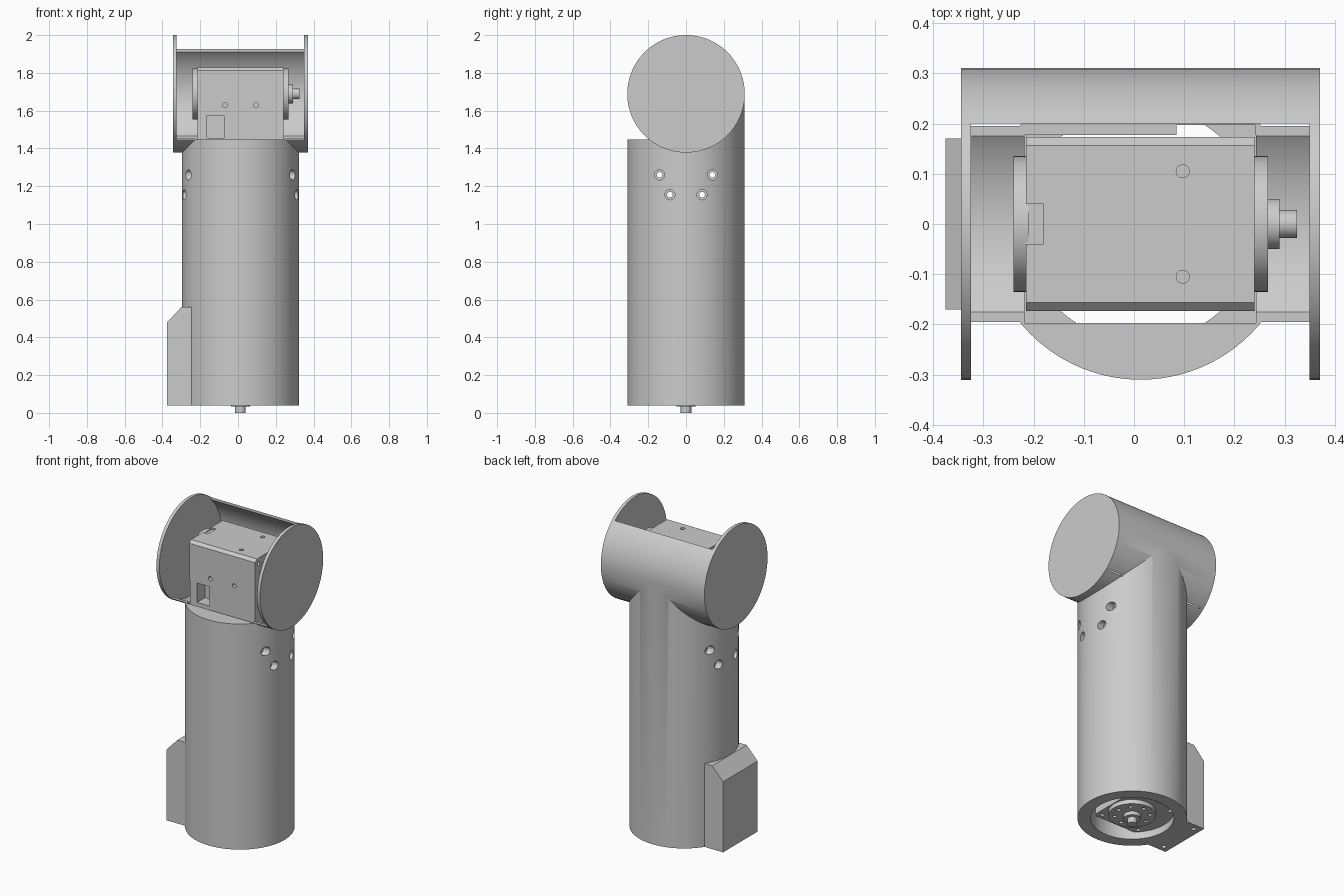
import bpy
import bmesh
import math
from mathutils import Matrix, Vector

if "Cube" in bpy.data.objects:
    bpy.data.objects.remove(bpy.data.objects["Cube"], do_unlink=True)

grey = bpy.data.materials.new("plain grey")
grey.use_nodes = True
grey.diffuse_color = (0.6, 0.6, 0.6, 1)
grey.node_tree.nodes["Principled BSDF"].inputs["Base Color"].default_value = (0.6, 0.6, 0.6, 1)


def finish(name, bm):
    bmesh.ops.recalc_face_normals(bm, faces=bm.faces)
    mesh = bpy.data.meshes.new(name)
    bm.to_mesh(mesh)
    bm.free()
    mesh.materials.append(grey)
    ob = bpy.data.objects.new(name, mesh)
    bpy.context.collection.objects.link(ob)
    return ob


def cylinder(name, start, end, radius, sides=96):
    a, b = Vector(start), Vector(end)
    turn = Vector((0, 0, 1)).rotation_difference(b - a).to_matrix().to_4x4()
    bm = bmesh.new()
    bmesh.ops.create_cone(bm, cap_ends=True, segments=sides, radius1=radius, radius2=radius,
                          depth=(b - a).length, matrix=Matrix.Translation((a + b) / 2) @ turn)
    return finish(name, bm)


def box(name, low, high):
    a, b = Vector(low), Vector(high)
    bm = bmesh.new()
    bmesh.ops.create_cube(bm, size=1, matrix=Matrix.Translation((a + b) / 2)
                          @ Matrix.Diagonal((*(b - a), 1)))
    return finish(name, bm)


def prism(name, points, axis, start, end):
    """Extrude a 2D profile along x (y, z points) or y (x, z points)."""
    bm = bmesh.new()
    place = (lambda p: (start, *p)) if axis == "x" else (lambda p: (p[0], start, p[1]))
    face = bm.faces.new([bm.verts.new(place(p)) for p in points])
    new = bmesh.ops.extrude_face_region(bm, geom=[face])["geom"]
    shift = Vector((end - start, 0, 0)) if axis == "x" else Vector((0, end - start, 0))
    bmesh.ops.translate(bm, vec=shift, verts=[v for v in new if isinstance(v, bmesh.types.BMVert)])
    return finish(name, bm)


def activate(ob):
    bpy.ops.object.select_all(action="DESELECT")
    ob.select_set(True)
    bpy.context.view_layer.objects.active = ob


def combine(ob, other, operation="DIFFERENCE"):
    activate(ob)
    mod = ob.modifiers.new("shape", "BOOLEAN")
    mod.operation, mod.object, mod.solver = operation, other, "EXACT"
    bpy.ops.object.modifier_apply(modifier=mod.name)
    bpy.data.objects.remove(other, do_unlink=True)


def smooth(ob):
    activate(ob)
    bpy.ops.object.shade_smooth_by_angle(angle=math.radians(25))


# Housing: upright tube, cross cylinder and side bulge in one body
CX, HUB, R = 0.013, 1.689, 0.311
housing = cylinder("housing", (CX, 0, 0.04), (CX, 0, HUB - 0.002), 0.31)
combine(housing, cylinder("hub", (-0.345, 0, HUB), (0.37, 0, HUB), R), "UNION")
bulge = prism("bulge", [(-0.225, 0.04), (-0.375, 0.04), (-0.375, 0.48), (-0.3, 0.56), (-0.225, 0.56)],
              "y", -0.17, 0.17)
combine(housing, bulge, "UNION")

# Hollow the cross cylinder between its end discs and open its front
combine(housing, cylinder("hub_bore", (-0.325, 0, HUB), (0.35, 0, HUB), 0.299))
combine(housing, box("front_opening", (-0.325, -0.5, 1.447), (0.35, 0.2, 2.2)))

# Motor pocket, cable gap and long bore
combine(housing, box("pocket", (-0.218, -0.197, 1.28), (0.243, 0.177, 1.6)))
combine(housing, box("cable_gap", (0.085, 0.1, 1.28), (0.242, 0.197, 1.61)))
combine(housing, cylinder("bore", (CX, 0, 0), (CX, 0, 1.3), 0.235))

# Counterbored screw holes on both sides
for side in (-1, 1):
    for y, z in ((-0.14, 1.26), (0.14, 1.26), (-0.085, 1.155), (0.085, 1.155)):
        outer = math.sqrt(0.31 ** 2 - y ** 2)
        for radius, depth in ((0.027, 0.035), (0.015, 0.2)):
            combine(housing, cylinder("screw_hole", (CX + side * 0.4, y, z),
                                      (CX + side * (outer - depth), y, z), radius, 24))
for y in (-0.13, 0.13):
    combine(housing, cylinder("bulge_hole", (-0.33, y, 0), (-0.33, y, 0.1), 0.014, 24))
smooth(housing)


def motor(label, tail, matrix):
    """Motor with its shaft along local x and its tail pointing down."""
    w, c, top = 0.173, 0.017, 0.14
    profile = [(-w, tail), (w, tail), (w, top - c), (w - c, top), (c - w, top), (-w, top - c)]
    body = prism(label + "_body", profile, "x", -0.215, 0.24)
    combine(body, box("socket", (-0.165, -0.3, -0.235), (-0.075, -0.09, -0.115)))
    combine(body, box("socket_step", (-0.3, -0.3, -0.5), (-0.075, -w + 0.006, -0.11)))
    combine(body, box("top_notch", (-0.3, -0.04, top - 0.01), (-0.18, 0.04, 0.3)))
    for x in (-0.07, 0.095):
        for s in (-1, 1):
            combine(body, cylinder("face_hole", (x, s * 0.3, -0.06), (x, s * 0.13, -0.06), 0.013, 20))
    for y in (-0.105, 0.105):
        combine(body, cylinder("top_hole", (0.097, y, 0.1), (0.097, y, 0.3), 0.013, 20))
    for y in (-0.14, 0.14):
        for z in (-0.16, 0.105):
            combine(body, cylinder("end_hole", (0.2, y, z), (0.3, y, z), 0.012, 20))

    # Horn with a ring of screw holes, hub, shaft and rear bearing disc
    horn = cylinder(label + "_horn", (0.235, 0, 0), (0.267, 0, 0), 0.135, 64)
    for i in range(8):
        a = i * math.tau / 8
        y, z = 0.1 * math.cos(a), 0.1 * math.sin(a)
        combine(horn, cylinder("horn_hole", (0.255, y, z), (0.3, y, z), 0.012, 16))
    parts = [body, horn,
             cylinder(label + "_hub", (0.26, 0, 0), (0.29, 0, 0), 0.05, 40),
             cylinder(label + "_shaft", (0.28, 0, 0), (0.325, 0, 0), 0.028, 32),
             cylinder(label + "_rear_disc", (-0.24, 0, 0), (-0.21, 0, 0), 0.135, 64)]
    for part in parts:
        part.data.transform(matrix)
        smooth(part)


motor("upper_motor", -0.38, Matrix.Translation((0, 0, HUB)))
motor("lower_motor", -0.25, Matrix.Translation((CX, 0, 0.325)) @ Matrix.Rotation(math.pi / 2, 4, "Y"))
